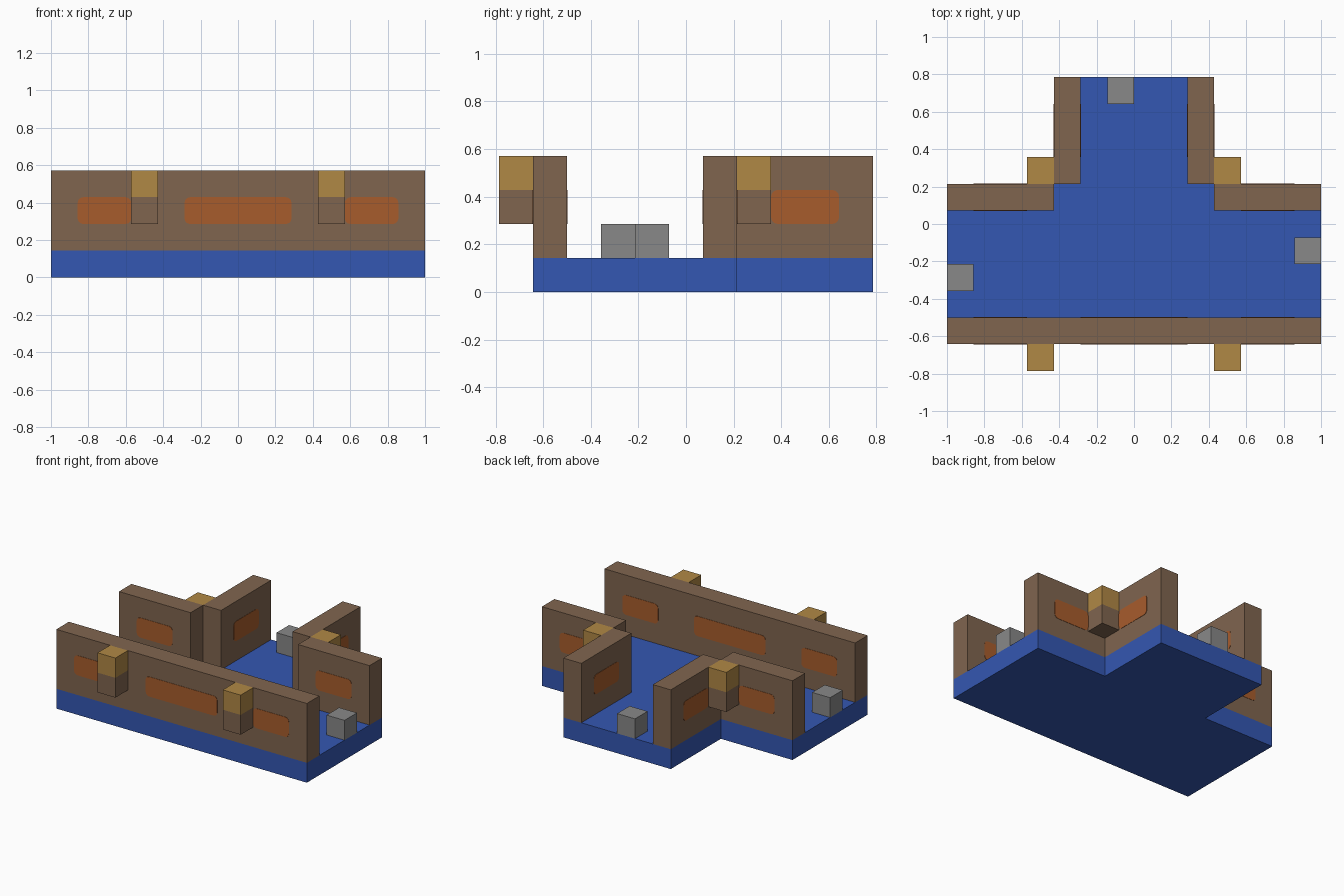
import bpy
import bmesh
from mathutils import Vector

if "Cube" in bpy.data.objects:
    bpy.data.objects.remove(bpy.data.objects["Cube"], do_unlink=True)

U = 1 / 7  # one building block


def material(name, rgb):
    linear = [((c / 255 + 0.055) / 1.055) ** 2.4 for c in rgb] + [1]
    mat = bpy.data.materials.new(name)
    mat.use_nodes = True
    mat.diffuse_color = linear
    mat.node_tree.nodes["Principled BSDF"].inputs["Base Color"].default_value = linear
    return mat


blue = material("blue", (52, 87, 178))
brown = material("brown", (128, 101, 79))
orange = material("orange", (167, 92, 44))
gold = material("gold", (176, 136, 69))
grey = material("grey", (136, 136, 136))


def finish(name, bm, *mats):
    bmesh.ops.recalc_face_normals(bm, faces=bm.faces)
    mesh = bpy.data.meshes.new(name)
    bm.to_mesh(mesh)
    bm.free()
    for mat in mats:
        mesh.materials.append(mat)
    obj = bpy.data.objects.new(name, mesh)
    bpy.context.collection.objects.link(obj)
    return obj


def box_mesh(low, high):
    """Box between two corners given in blocks."""
    low, high = Vector(low) * U, Vector(high) * U
    bm = bmesh.new()
    bmesh.ops.create_cube(bm, size=1)
    for v in bm.verts:
        v.co = (low + high) / 2 + v.co * (high - low)
    return bm


def box(name, low, high, mat):
    return finish(name, box_mesh(low, high), mat)


def panel(name, low, high, axis):
    """Thin plate on a wall, with corners rounded around the given axis."""
    low, high = list(low), list(high)
    low[axis] -= 0.015
    high[axis] += 0.015
    bm = box_mesh(low, high)
    edges = [e for e in bm.edges
             if abs((e.verts[0].co - e.verts[1].co).normalized()[axis]) > 0.9]
    bmesh.ops.bevel(bm, geom=edges, offset=0.2 * U, segments=3, profile=0.5,
                    affect='EDGES')
    return finish(name, bm, orange)


def lamp(name, x, y):
    """Wall lamp: brown lower block and gold upper block."""
    bm = box_mesh((x, y, 2), (x + 1, y + 1, 4))
    bmesh.ops.bisect_plane(bm, geom=bm.verts[:] + bm.edges[:] + bm.faces[:],
                           plane_co=(0, 0, 3 * U), plane_no=(0, 0, 1))
    for f in bm.faces:
        f.material_index = int(f.calc_center_median().z > 3 * U)
    return finish(name, bm, brown, gold)


# T-shaped floor slab
outline = [(-7, -4.5), (7, -4.5), (7, 1.5), (3, 1.5),
           (3, 5.5), (-3, 5.5), (-3, 1.5), (-7, 1.5)]
bm = bmesh.new()
base = bm.faces.new([bm.verts.new((x * U, y * U, 0)) for x, y in outline])
top = bmesh.ops.extrude_face_region(bm, geom=[base])
bmesh.ops.translate(bm, vec=(0, 0, U),
                    verts=[g for g in top["geom"] if isinstance(g, bmesh.types.BMVert)])
finish("floor", bm, blue)

# Front wall with a wide middle panel on each face
box("front_wall", (-7, -4.5, 1), (7, -3.5, 4), brown)
for y in (-4.5, -3.5):
    panel("front_wall_middle_panel", (-2, y, 2), (2, y, 3), 1)

# Mirrored walls, panels and lamps
for side, s in (("left", 1), ("right", -1)):
    def span(a, b):
        return sorted((s * a, s * b))

    x0, x1 = span(3, 7)
    box(side + "_back_wall", (x0, 0.5, 1), (x1, 1.5, 4), brown)
    x0, x1 = span(2, 3)
    box(side + "_passage_wall", (x0, 1.5, 1), (x1, 5.5, 4), brown)
    for x in (x0, x1):
        panel(side + "_passage_panel", (x, 2.5, 2), (x, 4.5, 3), 0)
    x0, x1 = span(4, 6)
    for y in (-4.5, -3.5, 0.5, 1.5):
        panel(side + "_wall_panel", (x0, y, 2), (x1, y, 3), 1)
    x0, x1 = span(3, 4)
    lamp(side + "_front_lamp", x0, -5.5)
    lamp(side + "_back_lamp", x0, 1.5)

# Grey marker blocks at the three openings
for name, x, y in (("right", -7, -2.5), ("left", 6, -1.5), ("back", -1, 4.5)):
    box(name + "_marker_block", (x, y, 1), (x + 1, y + 1, 2), grey)
